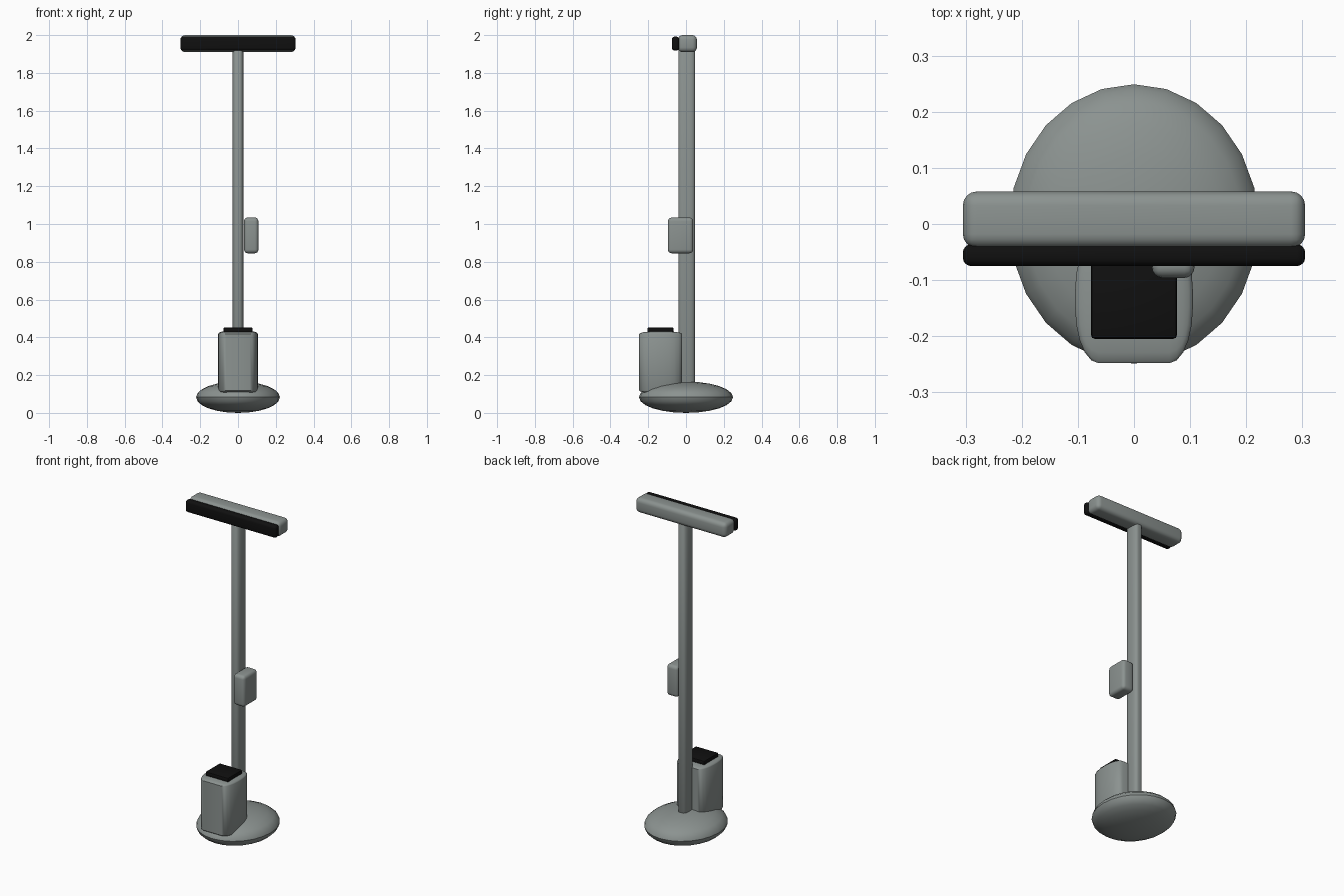
import bpy
import bmesh
import math
from mathutils import Vector, Matrix

cube = bpy.data.objects.get("Cube")
if cube:
    bpy.data.objects.remove(cube, do_unlink=True)


def material(name, rgb):
    mat = bpy.data.materials.new(name)
    mat.use_nodes = True
    color = (*rgb, 1.0)
    mat.diffuse_color = color
    mat.node_tree.nodes["Principled BSDF"].inputs["Base Color"].default_value = color
    return mat


GREY = material("metal grey", (0.26, 0.29, 0.28))
BLACK = material("matte black", (0.005, 0.005, 0.005))


def finish(bm, name, mat, angle):
    mesh = bpy.data.meshes.new(name)
    bm.to_mesh(mesh)
    bm.free()
    mesh.materials.append(mat)
    obj = bpy.data.objects.new(name, mesh)
    bpy.context.collection.objects.link(obj)
    bpy.ops.object.select_all(action="DESELECT")
    obj.select_set(True)
    bpy.context.view_layer.objects.active = obj
    bpy.ops.object.shade_smooth_by_angle(angle=math.radians(angle))
    return obj


def rounded_box(name, low, high, radii, mat, segments=4):
    """Box between two corners, with its own rounding radius along each axis."""
    low, high, radii = Vector(low), Vector(high), Vector(radii)
    size = high - low
    bm = bmesh.new()
    bmesh.ops.create_cube(bm, size=1)
    bmesh.ops.scale(bm, vec=[s / r for s, r in zip(size, radii)], verts=bm.verts)
    bmesh.ops.bevel(bm, geom=bm.edges[:], offset=1, offset_type="OFFSET",
                    segments=segments, profile=0.5, affect="EDGES")
    bmesh.ops.scale(bm, vec=radii, verts=bm.verts)
    bmesh.ops.translate(bm, vec=(low + high) / 2, verts=bm.verts)
    return finish(bm, name, mat, 40)


# Flattened oval foot
bm = bmesh.new()
bmesh.ops.create_uvsphere(bm, u_segments=24, v_segments=12, radius=1)
shape = Matrix.Translation((0, 0, 0.083)) @ Matrix.Diagonal((0.222, 0.249, 0.083, 1))
bmesh.ops.transform(bm, matrix=shape, verts=bm.verts)
finish(bm, "base", GREY, 35)

# Upright pole
rounded_box("pole", (-0.028, -0.041, 0.1), (0.028, 0.048, 1.93),
            (0.018, 0.03, 0.01), GREY)

# Head bar with dark front strip
rounded_box("head_bar", (-0.305, -0.043, 1.91), (0.305, 0.058, 2.0),
            (0.025, 0.025, 0.025), GREY)
rounded_box("head_front_strip", (-0.305, -0.075, 1.918), (0.305, -0.036, 1.992),
            (0.015, 0.015, 0.015), BLACK)

# Small box on the left of the pole
rounded_box("side_box", (0.032, -0.096, 0.845), (0.108, 0.038, 1.034),
            (0.018, 0.02, 0.02), GREY)

# Canister with dark lid
rounded_box("canister", (-0.105, -0.248, 0.104), (0.105, -0.02, 0.432),
            (0.042, 0.1, 0.014), GREY, 5)
rounded_box("canister_lid", (-0.077, -0.205, 0.425), (0.077, -0.066, 0.453),
            (0.008, 0.008, 0.008), BLACK, 2)
